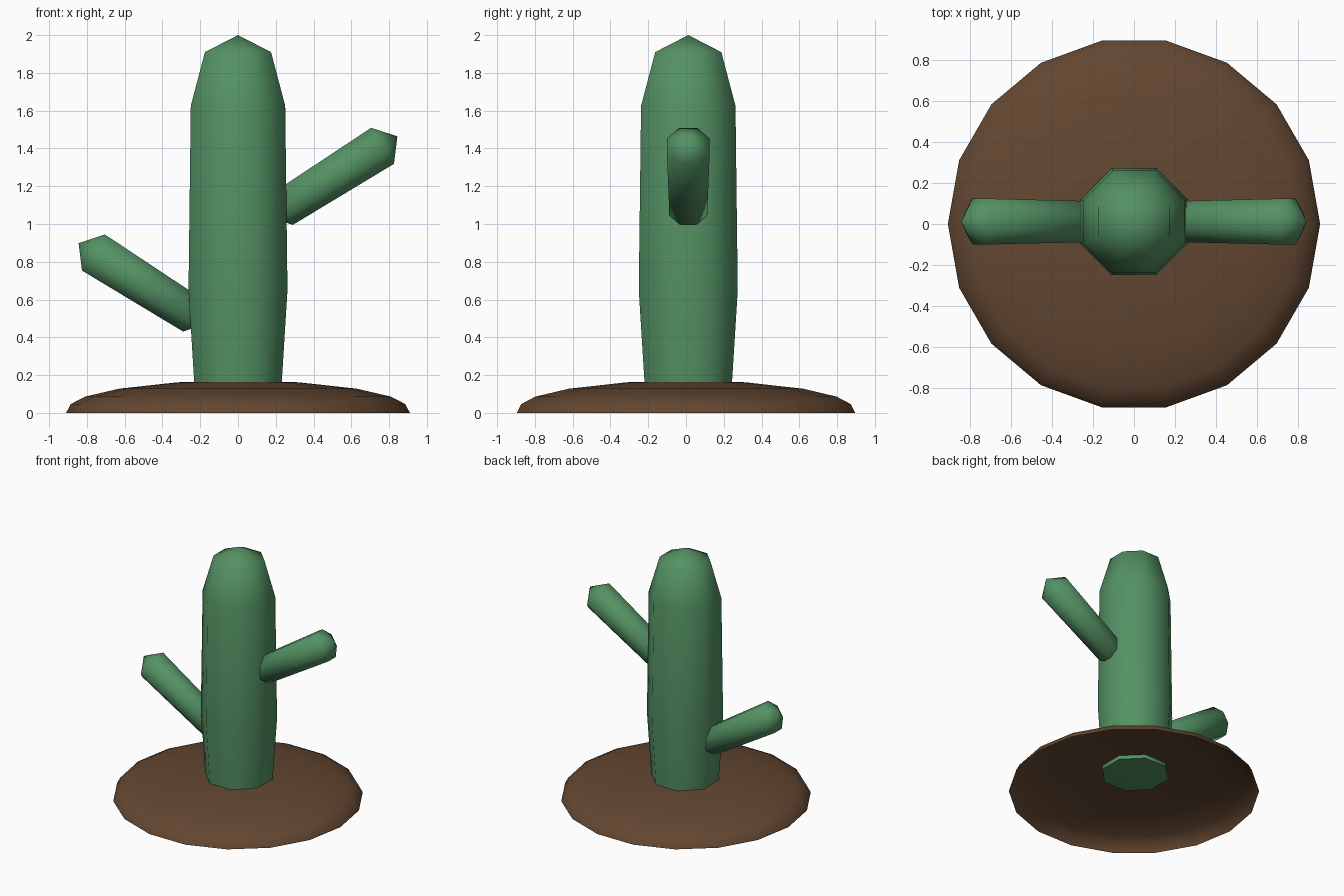
import bpy, bmesh, math
from mathutils import Matrix, Vector

cube = bpy.data.objects.get("Cube")
if cube:
    bpy.data.objects.remove(cube, do_unlink=True)


def material(name, rgb):
    m = bpy.data.materials.new(name)
    m.use_nodes = True
    m.diffuse_color = (*rgb, 1)
    m.node_tree.nodes["Principled BSDF"].inputs["Base Color"].default_value = (*rgb, 1)
    return m


green = material("cactus green", (0.088, 0.285, 0.125))
brown = material("soil brown", (0.125, 0.063, 0.031))


def lathe(name, profile, sides, phase, mat, matrix):
    """Spin a bottom-to-top (radius, height) profile; radius 0 makes a pole."""
    bm = bmesh.new()
    rings = []
    for r, z in profile:
        count = sides if r else 1
        rings.append([bm.verts.new((r * math.cos(phase + math.tau * i / sides),
                                    r * math.sin(phase + math.tau * i / sides), z))
                      for i in range(count)])
    for low, high in zip(rings, rings[1:]):
        for i in range(sides):
            j = (i + 1) % sides
            if len(low) == 1:
                bm.faces.new((low[0], high[j], high[i]))
            elif len(high) == 1:
                bm.faces.new((low[i], low[j], high[0]))
            else:
                bm.faces.new((low[i], low[j], high[j], high[i]))
    bm.transform(matrix)
    mesh = bpy.data.meshes.new(name)
    bm.to_mesh(mesh)
    bm.free()
    mesh.materials.append(mat)
    obj = bpy.data.objects.new(name, mesh)
    bpy.context.collection.objects.link(obj)
    bpy.ops.object.select_all(action="DESELECT")
    obj.select_set(True)
    bpy.context.view_layer.objects.active = obj
    bpy.ops.object.shade_smooth_by_angle(angle=math.radians(62))
    return obj


# Soil mound: shallow open dome
lathe("soil_mound",
      [(0.91, 0), (0.885, 0.047), (0.81, 0.086), (0.63, 0.128), (0.32, 0.162), (0, 0.17)],
      18, 0, brown, Matrix.Identity(4))

# Octagonal parts have flat sides facing the axes, so sizes are given to the flats
EIGHTH = math.pi / 8
CENTRE_Y = 0.012


def octagon(name, profile, matrix):
    corner = [(r / math.cos(EIGHTH), z) for r, z in profile]
    return lathe(name, corner, 8, EIGHTH, green, matrix)


# Trunk
octagon("trunk",
        [(0, 0.12), (0.23, 0.135), (0.262, 0.65), (0.25, 1.625), (0.175, 1.91), (0, 2.0)],
        Matrix.Translation((0, CENTRE_Y, 0)))

# Arms: the same tapered, pointed shape on both sides at two heights
for name, side, height in (("left_arm", 1, 1.08), ("right_arm", -1, 0.515)):
    axis = Vector((side * 0.845, 0, 0.534))
    tilt = Matrix.Rotation(side * math.atan2(axis.x * side, axis.z), 4, "Y")
    octagon(name,
            [(0, -0.08), (0.1, 0), (0.113, 0.625), (0, 0.718)],
            Matrix.Translation((side * 0.237, CENTRE_Y, height)) @ tilt)
